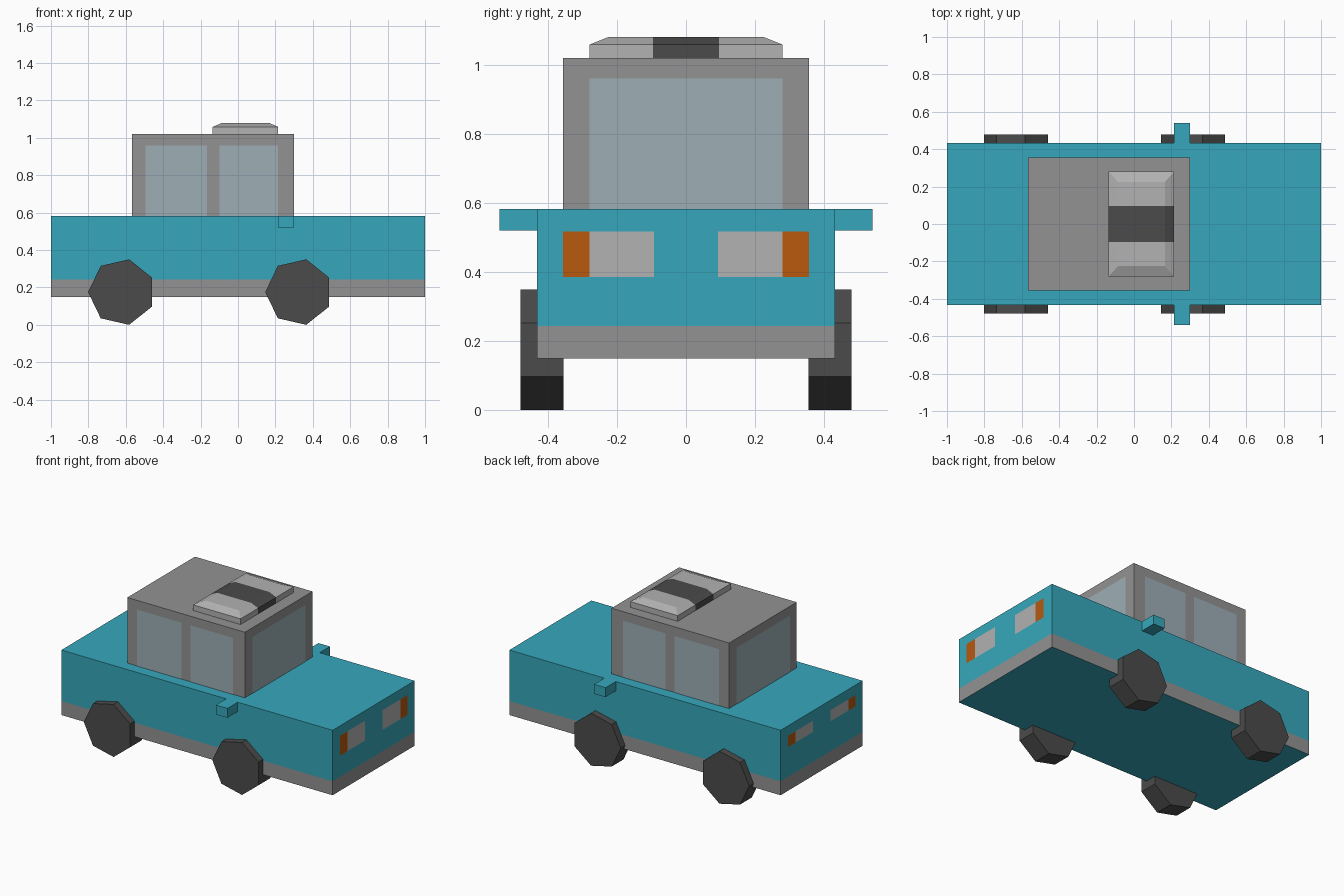
import bpy, bmesh, math
from mathutils import Matrix, Vector

if "Cube" in bpy.data.objects:
    bpy.data.objects.remove(bpy.data.objects["Cube"])


def material(name, rgb):
    m = bpy.data.materials.new(name)
    m.diffuse_color = (*rgb, 1)
    m.use_nodes = True
    m.node_tree.nodes["Principled BSDF"].inputs["Base Color"].default_value = m.diffuse_color
    return m


TEAL = material("teal_paint", (0.037, 0.39, 0.50))
GREY = material("grey_trim", (0.29, 0.29, 0.29))
GLASS = material("glass", (0.34, 0.43, 0.47))
LIGHT = material("light_grey", (0.445, 0.445, 0.445))
ORANGE = material("orange_lens", (0.48, 0.10, 0.004))
DARK = material("dark_rubber", (0.07, 0.07, 0.07))


def finish(name, bm, *mats):
    me = bpy.data.meshes.new(name)
    bm.to_mesh(me)
    bm.free()
    for m in mats:
        me.materials.append(m)
    ob = bpy.data.objects.new(name, me)
    bpy.context.collection.objects.link(ob)
    return ob


def box_mesh(x, y, z):
    """Box from (min, max) ranges on each axis."""
    bm = bmesh.new()
    size = [r[1] - r[0] for r in (x, y, z)]
    mid = Vector([(r[0] + r[1]) / 2 for r in (x, y, z)])
    bmesh.ops.create_cube(bm, size=1, matrix=Matrix.Translation(mid) @ Matrix.Diagonal((*size, 1)))
    return bm


def cut(bm, co, no):
    bmesh.ops.bisect_plane(bm, geom=bm.verts[:] + bm.edges[:] + bm.faces[:],
                           plane_co=co, plane_no=no)


def panel(name, axis, pos, out, across, z, mat):
    """Flat panel lying just off a side (axis 'y') or end (axis 'x') face."""
    p = pos + out * 0.002
    corners = [(across[0], z[0]), (across[1], z[0]), (across[1], z[1]), (across[0], z[1])]
    pts = [(p, a, h) if axis == 'x' else (a, p, h) for a, h in corners]
    bm = bmesh.new()
    f = bm.faces.new([bm.verts.new(c) for c in pts])
    f.normal_update()
    if f.normal['xyz'.index(axis)] * out < 0:
        f.normal_flip()
    finish(name, bm, mat)


# Body with grey sill band around the sides
bm = box_mesh((-1, 1), (-0.432, 0.432), (0.15, 0.583))
cut(bm, (0, 0, 0.243), (0, 0, 1))
for f in bm.faces:
    c = f.calc_center_median()
    f.material_index = int(0.16 < c.z < 0.24)
finish("body", bm, TEAL, GREY)

# Cabin
CX0, CX1, CY = -0.567, 0.30, 0.356
finish("cabin", box_mesh((CX0, CX1), (-CY, CY), (0.575, 1.02)), GREY)

# Windows
WZ = (0.583, 0.96)
for s, side in ((-1, "right"), (1, "left")):
    panel(f"rear_window_{side}", 'y', s * CY, s, (-0.495, -0.165), WZ, GLASS)
    panel(f"front_window_{side}", 'y', s * CY, s, (-0.10, 0.215), WZ, GLASS)
panel("windscreen", 'x', CX1, 1, (-0.28, 0.28), WZ, GLASS)
panel("back_window", 'x', CX0, -1, (-0.28, 0.28), WZ, GLASS)

# Lamps at both ends
for end, name, z in ((1, "head", (0.386, 0.518)), (-1, "tail", (0.443, 0.518))):
    for s, side in ((-1, "right"), (1, "left")):
        panel(f"{name}_lamp_{side}", 'x', end, end, sorted((s * 0.093, s * 0.28)), z, LIGHT)
        panel(f"{name}_indicator_{side}", 'x', end, end, sorted((s * 0.28, s * 0.356)), z, ORANGE)

# Roof sign: chamfered slab with a dark centre stripe
bm = box_mesh((-0.135, 0.215), (-0.28, 0.28), (1.018, 1.08))
cut(bm, (0, 0, 1.058), (0, 0, 1))
for v in bm.verts:
    if v.co.z > 1.07:
        v.co.x -= math.copysign(0.05, v.co.x - 0.04)
        v.co.y -= math.copysign(0.055, v.co.y)
for y in (-0.095, 0.095):
    cut(bm, (0, y, 0), (0, 1, 0))
for f in bm.faces:
    f.material_index = int(abs(f.calc_center_median().y) < 0.09)
finish("roof_sign", bm, LIGHT, DARK)

# Side mirrors and seven-sided wheels
for s, side in ((-1, "right"), (1, "left")):
    finish(f"side_mirror_{side}",
           box_mesh((0.215, 0.30), sorted((s * 0.43, s * 0.54)), (0.52, 0.583)), TEAL)
    for x, place in ((-0.622, "rear"), (0.325, "front")):
        r, y0, y1 = 0.1795, 0.355, 0.479
        bm = bmesh.new()
        ring = [bm.verts.new((x + r * math.cos(a), s * y0, 0.175 + r * math.sin(a)))
                for a in (math.pi + i * math.tau / 7 for i in range(7))]
        face = bm.faces.new(ring)
        ext = bmesh.ops.extrude_face_region(bm, geom=[face], use_keep_orig=True)
        for v in ext["geom"]:
            if isinstance(v, bmesh.types.BMVert):
                v.co.y = s * y1
        bmesh.ops.recalc_face_normals(bm, faces=bm.faces[:])
        finish(f"{place}_wheel_{side}", bm, DARK)
